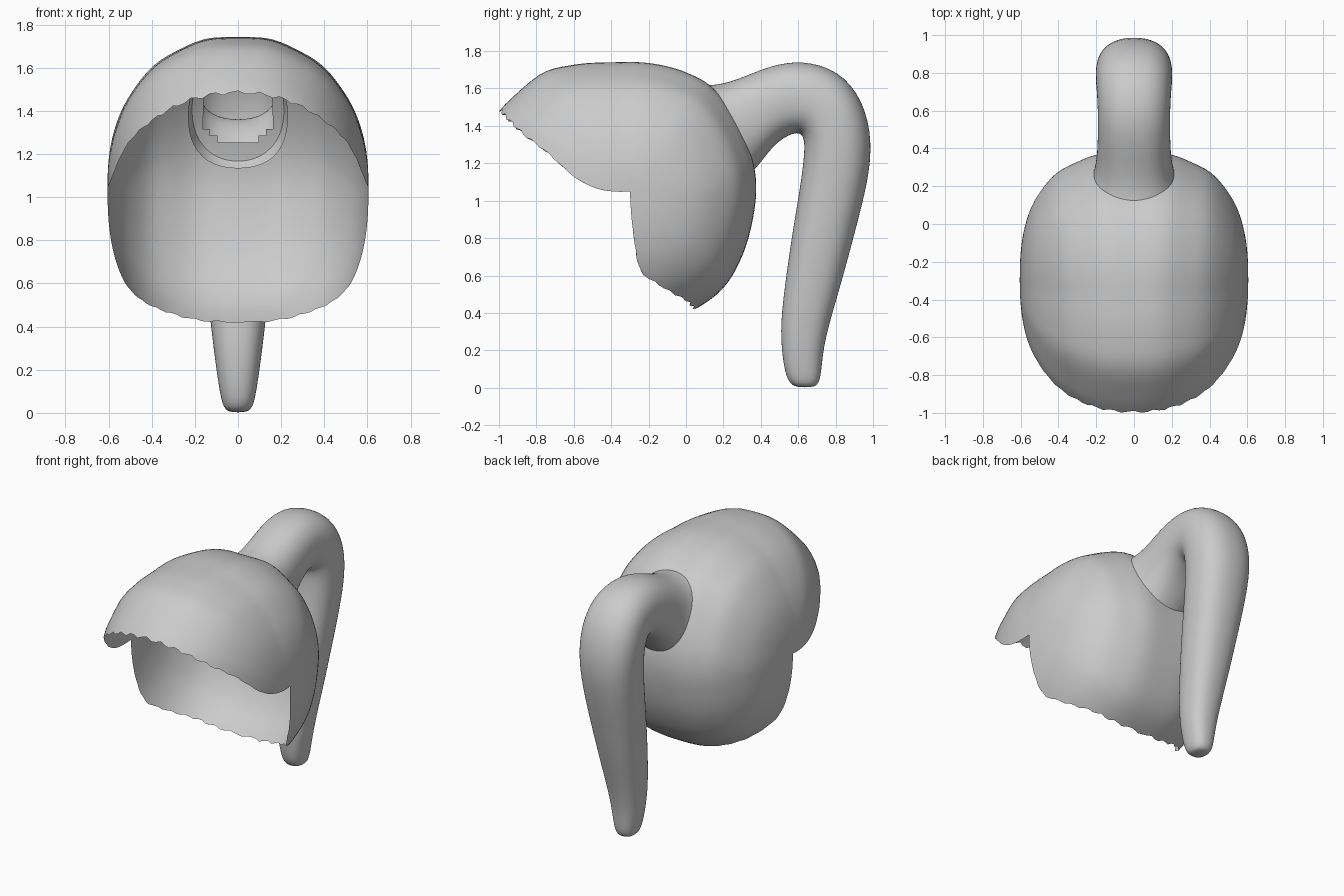
import bpy, bmesh, math
from mathutils import Vector

if "Cube" in bpy.data.objects:
    bpy.data.objects.remove(bpy.data.objects["Cube"])

grey = bpy.data.materials.new("soft grey")
grey.diffuse_color = (0.6, 0.6, 0.6, 1)
grey.use_nodes = True
grey.node_tree.nodes["Principled BSDF"].inputs["Base Color"].default_value = grey.diffuse_color


def table(pts, v):
    """Smooth interpolation through ascending (key, value) pairs."""
    if v <= pts[0][0]:
        return pts[0][1]
    for i in range(len(pts) - 1):
        (a, p), (b, q) = pts[i], pts[i + 1]
        if v <= b:
            a0, p0 = pts[max(i - 1, 0)]
            b0, q0 = pts[min(i + 2, len(pts) - 1)]
            t, h = (v - a) / (b - a), b - a
            m0, m1 = (q - p0) / (b - a0) * h, (q0 - p) / (b0 - a) * h
            return ((2*t**3 - 3*t*t + 1) * p + (t**3 - 2*t*t + t) * m0
                    + (3*t*t - 2*t**3) * q + (t**3 - t*t) * m1)
    return pts[-1][1]


def spow(v, e):
    return math.copysign(abs(v) ** e, v)


def finish(name, bm):
    me = bpy.data.meshes.new(name)
    bm.to_mesh(me)
    bm.free()
    ob = bpy.data.objects.new(name, me)
    bpy.context.collection.objects.link(ob)
    me.materials.append(grey)
    me.polygons.foreach_set("use_smooth", [True] * len(me.polygons))
    return ob


# Hair cap: open shell swept around a side-to-side axis through the temples
CY, CZ, HALF = -0.30, 1.05, 0.605
radius = [(-61, .72), (-46, .72), (-30, .695), (-13, .677), (4, .68), (27, .685), (53, .714),
          (65, .707), (82, .697), (98, .70), (114, .743), (125, .785), (138.5, .80), (148, .82)]
front_rim = [(0, 186), (.2, 176), (.53, 157), (.83, 151), (1, 148)]
nape_rim = [(0, -88), (.35, -85), (.6, -82), (.72, -73), (.9, -63), (1, -61)]
ROWS, COLS = 72, 64

bm = bmesh.new()
grid = []
for i in range(ROWS + 1):
    t = i / ROWS
    n = 2.55 - 0.4 * min(1, max(0, (t - 0.35) / 0.4))
    row = []
    for j in range(COLS + 1):
        p = math.pi * j / COLS
        u = abs(math.sin(p)) ** (2 / n)
        x = HALF * spow(math.cos(p), 2 / n)
        ang = table(nape_rim, u) * (1 - t) + table(front_rim, u) * t
        # faint combed strands running front to back
        wave = 1 + 0.007 * math.sin(p * 14 + math.pi / 2) * math.sin(math.pi * t) * u
        # slightly ragged hem
        if i in (0, ROWS):
            ang += 0.8 * math.sin(j * 1.9) * u
        r = u * table(radius, ang) * wave
        a = math.radians(ang)
        row.append(bm.verts.new((x, CY + r * math.cos(a), CZ + r * math.sin(a))))
    grid.append(row)
for i in range(ROWS):
    for j in range(COLS):
        bm.faces.new((grid[i][j], grid[i][j + 1], grid[i + 1][j + 1], grid[i + 1][j]))
bmesh.ops.remove_doubles(bm, verts=bm.verts, dist=0.0005)
bm.normal_update()
centre = Vector((0, CY, CZ))
if sum(f.normal.dot(f.calc_center_median() - centre) for f in bm.faces) < 0:
    bmesh.ops.reverse_faces(bm, faces=bm.faces)

# Opening where the ponytail joins the cap
top, bot = Vector((.13, 1.62)), Vector((.34, 1.16))
mid, axis = (top + bot) / 2, (top - bot).normalized()
hole = []
for f in bm.faces:
    c = f.calc_center_median()
    d = Vector((c.y, c.z)) - mid
    if c.y > 0.1 and (c.x / .17) ** 2 + (d.dot(axis) / .19) ** 2 < 1:
        hole.append(f)
bmesh.ops.delete(bm, geom=hole, context='FACES')
finish("hair_cap", bm)

# Ponytail: rings given by outer (y, z), inner (y, z) and half width
rings = [(.11, 1.62, .335, 1.13, .235), (.19, 1.625, .375, 1.17, .21), (.30, 1.66, .42, 1.23, .198),
         (.45, 1.725, .49, 1.315, .193), (.62, 1.755, .57, 1.36, .193), (.82, 1.70, .615, 1.36, .2),
         (.95, 1.54, .632, 1.32, .207), (1.0, 1.32, .63, 1.24, .203), (.975, 1.1, .61, 1.08, .19),
         (.91, .85, .565, .82, .17), (.83, .55, .523, .52, .142), (.738, .25, .5, .3, .112),
         (.725, .08, .522, .1, .085), (.71, .02, .55, .025, .068), (.68, .002, .59, .002, .04)]
SIDES = 20
bm = bmesh.new()
loops = []
for oy, oz, iy, iz, w in rings:
    loop = []
    for k in range(SIDES):
        a = 2 * math.pi * k / SIDES
        s, x = spow(math.cos(a), .85), w * spow(math.sin(a), .85)
        loop.append(bm.verts.new((x, (oy + iy) / 2 + s * (oy - iy) / 2,
                                  (oz + iz) / 2 + s * (oz - iz) / 2)))
    loops.append(loop)
for la, lb in zip(loops, loops[1:]):
    for k in range(SIDES):
        m = (k + 1) % SIDES
        bm.faces.new((la[k], la[m], lb[m], lb[k]))
bm.faces.new(loops[-1])
bmesh.ops.recalc_face_normals(bm, faces=bm.faces)
bm.normal_update()
tip = min(bm.faces, key=lambda f: f.calc_center_median().z)
if tip.normal.z > 0:
    bmesh.ops.reverse_faces(bm, faces=bm.faces)
tail = finish("ponytail", bm)
sub = tail.modifiers.new("smooth", 'SUBSURF')
sub.levels = sub.render_levels = 2
